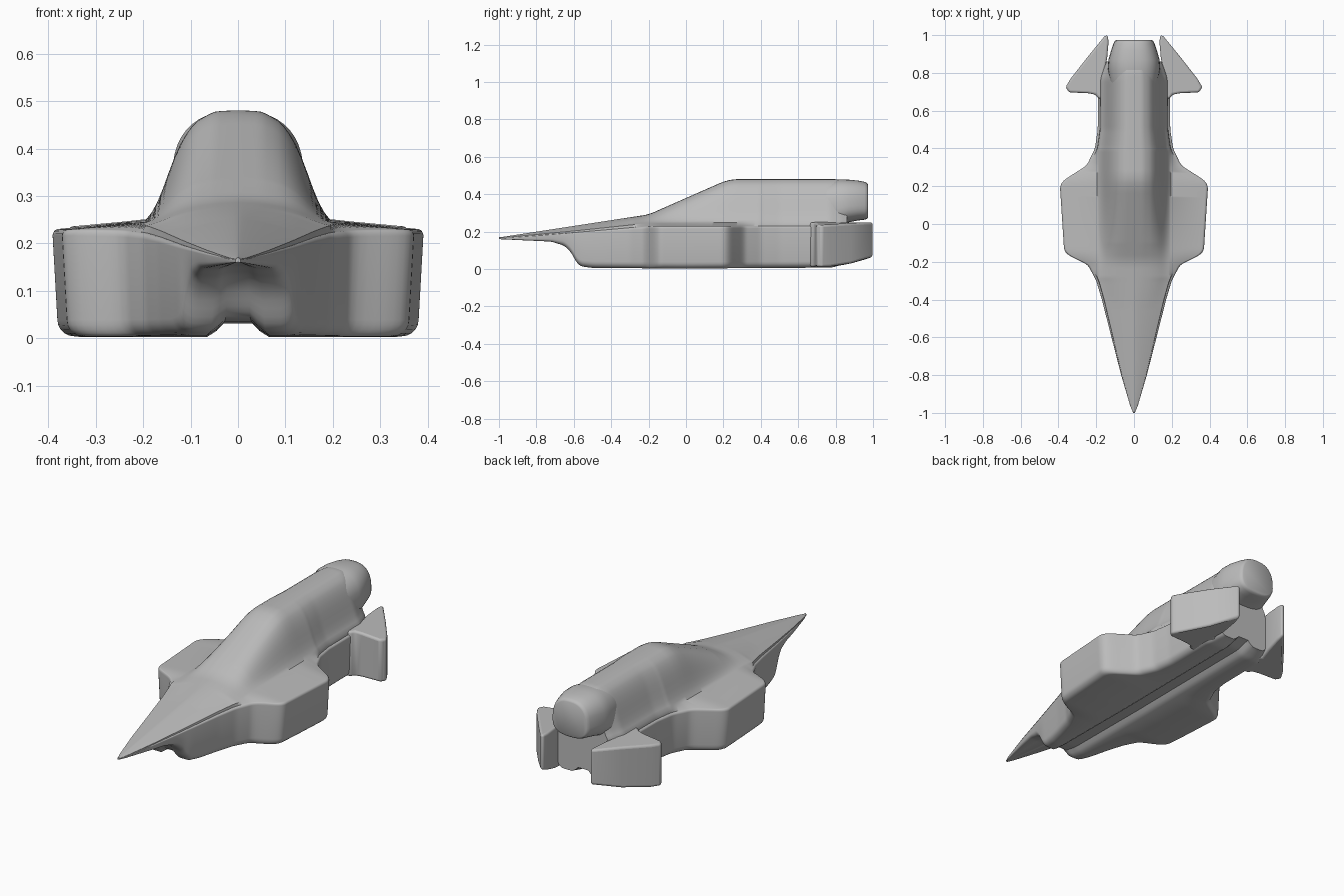
import bpy, bmesh, math

cube = bpy.data.objects.get("Cube")
if cube:
    bpy.data.objects.remove(cube)

grey = bpy.data.materials.new("hull grey")
grey.use_nodes = True
grey.diffuse_color = (0.5, 0.5, 0.5, 1)
grey.node_tree.nodes["Principled BSDF"].inputs["Base Color"].default_value = (0.5, 0.5, 0.5, 1)


def lerp_keys(keys, v):
    if v <= keys[0][0]:
        return keys[0][1]
    for (a, p), (b, q) in zip(keys, keys[1:]):
        if v <= b:
            return p + (q - p) * (v - a) / (b - a)
    return keys[-1][1]


def soft(keys, v, window):
    """Key curve with its corners rounded off by averaging."""
    return sum(lerp_keys(keys, v + window * i / 4) for i in range(-4, 5)) / 9


def finish(name, bm, angle=40):
    bmesh.ops.recalc_face_normals(bm, faces=bm.faces)
    mesh = bpy.data.meshes.new(name)
    bm.to_mesh(mesh)
    bm.free()
    mesh.materials.append(grey)
    obj = bpy.data.objects.new(name, mesh)
    bpy.context.collection.objects.link(obj)
    bpy.ops.object.select_all(action='DESELECT')
    obj.select_set(True)
    bpy.context.view_layer.objects.active = obj
    bpy.ops.object.shade_smooth_by_angle(angle=math.radians(angle))
    return obj


def loft(name, rings):
    bm = bmesh.new()
    loops = [[bm.verts.new(p) for p in ring] for ring in rings]
    n = len(loops[0])
    for a, b in zip(loops, loops[1:]):
        for i in range(n):
            j = (i + 1) % n
            bm.faces.new((a[i], a[j], b[j], b[i]))
    bm.faces.new(loops[0])
    bm.faces.new(loops[-1])
    return finish(name, bm)


# Hull curves along the length: half width, belly, shoulder and roof heights
WIDTH = [(-1, .003), (-.97, .018), (-.8, .068), (-.55, .132), (-.4, .17), (-.3, .2),
         (-.215, .245), (-.165, .35), (-.14, .37), (.2, .392), (.23, .375),
         (.31, .25), (.4, .207), (.5, .192), (.77, .19), (.84, .165), (.86, .15)]
BELLY = [(-1, .16), (-.72, .147), (-.65, .125), (-.61, .085), (-.59, .04),
         (-.565, .015), (-.5, .006), (0, .003), (.78, .008), (.86, .03)]
SHOULDER = [(-1, .165), (-.6, .195), (-.2, .23), (.86, .232)]
ROOF = [(-1, .169), (-.2, .292), (.2, .468), (.25, .481), (.82, .481), (.86, .465)]
BELL = [(0, 1), (.26, .99), (.47, .89), (.6, .74), (.69, .58), (.79, .35), (.87, .17), (1, 0)]


def arc(cx, cz, rx, rz, start):
    return [(cx + rx * math.cos(math.radians(start + 18 * i)),
             cz + rz * math.sin(math.radians(start + 18 * i))) for i in range(6)]


def hull_ring(y):
    w = soft(WIDTH, y, .014)
    b = soft(BELLY, y, .015)
    s = soft(SHOULDER, y, .05)
    t = max(soft(ROOF, y, .03), s + .002)
    c = min(.195, w * .93)
    depth = s - b
    low, top = min(.035, w * .25, depth * .4), min(.014, w * .06, depth * .3)
    groove = min(.028, depth * .15)
    slant = min(.01, w * .03)
    half = [(0, b + groove), (min(.03, w * .2), b + groove),
            (min(.045, w * .32), b + groove * .45), (min(.065, w * .45), b)]
    half += arc(w - slant - low, b + low, low, low, -90)
    half += arc(w - top, s - top, top, top, 0)
    # canopy: a ridge on the nose that becomes a bell further back
    blend = min(1, max(0, (y + .45) / .35))
    base = s + min(.014, (t - s) * .25)
    for i in range(17):
        u = 1 - i / 16
        f = blend * soft(BELL, u, .05) + (1 - blend) * (1 - u ** 1.4)
        half.append((c * u, base + (t - base) * f))
    pts = half + [(-x, z) for x, z in half[-2:0:-1]]
    return [(x, y, z) for x, z in pts]


steps = 186
loft("hull", [hull_ring(-1 + 1.86 * i / steps) for i in range(steps + 1)])


# Engine nozzle closing the rear of the canopy
def nozzle_ring(y, hw, z0, z1):
    ring = []
    for i in range(40):
        a = math.tau * i / 40
        cx, cz = math.cos(a), math.sin(a)
        x = hw * math.copysign(abs(cx) ** .75, cx)
        z = (z0 + z1) / 2 + (z1 - z0) / 2 * math.copysign(abs(cz) ** .75, cz)
        ring.append((x * (1 - .12 * cz), y, z))
    return ring


loft("engine_nozzle", [nozzle_ring(*r) for r in (
    (.72, .12, .22, .46), (.82, .138, .235, .479), (.87, .134, .25, .478),
    (.92, .12, .26, .473), (.955, .108, .264, .466), (.968, .102, .268, .46),
    (.973, .094, .275, .452))])

# Swept rear fins: a wedge in plan, with the belly rising to the tail
PLAN = [(.12, .66), (.19, .665), (.205, .685), (.24, .692), (.345, .697), (.362, .725),
        (.335, .77), (.245, .885), (.155, .995), (.138, 1), (.135, .96), (.142, .88), (.155, .82), (.12, .8)]
for side, label in ((1, "left"), (-1, "right")):
    bm = bmesh.new()
    low = [bm.verts.new((side * x, y, .012 + .055 * max(0, (y - .72) / .28) ** 2)) for x, y in PLAN]
    high = [bm.verts.new((side * x, y, .25 - .015 * max(0, (x - .2) / .16))) for x, y in PLAN]
    bm.faces.new(low)
    bm.faces.new(high)
    for i in range(len(PLAN)):
        j = (i + 1) % len(PLAN)
        bm.faces.new((low[i], low[j], high[j], high[i]))
    fin = finish(label + "_rear_fin", bm, 50)
    bevel = fin.modifiers.new("soft edges", 'BEVEL')
    bevel.width = .014
    bevel.segments = 4
    bevel.limit_method = 'ANGLE'
    bevel.angle_limit = math.radians(35)
